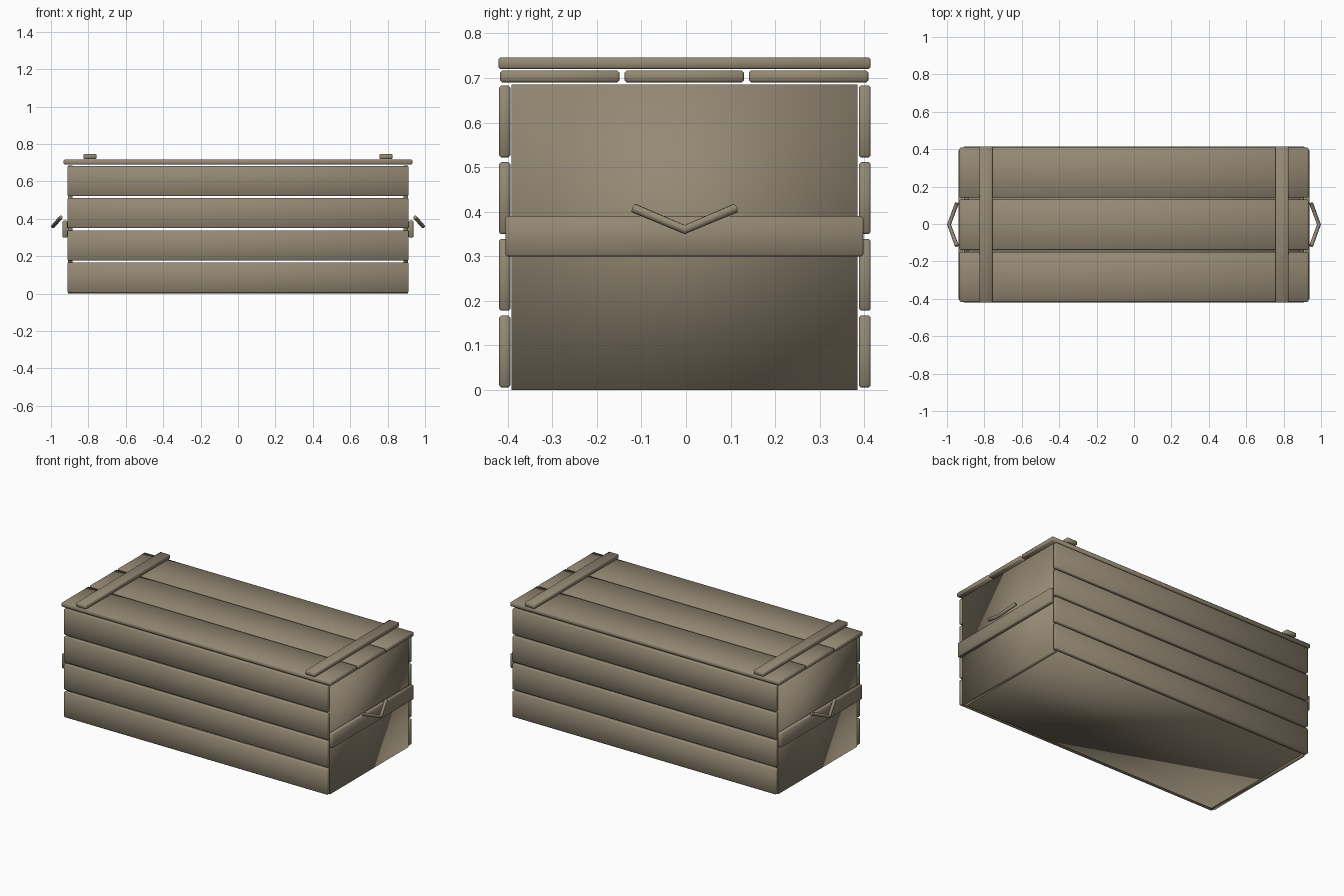
import bpy

if "Cube" in bpy.data.objects:
    bpy.data.objects.remove(bpy.data.objects["Cube"])

wood = bpy.data.materials.new("olive_wood")
wood.diffuse_color = (0.30, 0.25, 0.175, 1)
wood.use_nodes = True
wood.node_tree.nodes["Principled BSDF"].inputs["Base Color"].default_value = wood.diffuse_color


def board(name, x, y, z, bevel=0.004):
    """Smooth shaded box given as (min, max) on each axis."""
    lo, hi = zip(x, y, z)
    bpy.ops.mesh.primitive_cube_add(
        size=1, location=[(a + b) / 2 for a, b in zip(lo, hi)])
    ob = bpy.context.object
    ob.name = name
    ob.scale = [b - a for a, b in zip(lo, hi)]
    bpy.ops.object.transform_apply(location=False, rotation=False, scale=True)
    ob.data.materials.append(wood)
    bpy.ops.object.shade_smooth()
    if bevel:
        m = ob.modifiers.new("edge", 'BEVEL')
        m.width = bevel
        m.segments = 1
    return ob


# Hollow inner box: floor and two end panels
board("floor", (-0.89, 0.89), (-0.389, 0.384), (0.001, 0.03), 0)
for s, side in ((-1, "left"), (1, "right")):
    xs = sorted((s * 0.885, s * 0.91))
    board(side + "_end_panel", xs, (-0.391, 0.385), (0.0, 0.685), 0)

# Four side slats, front and back, with open gaps between
for i in range(4):
    z = (0.006 + i * 0.172, 0.167 + i * 0.172)
    board(f"front_slat_{i + 1}", (-0.912, 0.912), (-0.419, -0.394), z)
    board(f"back_slat_{i + 1}", (-0.912, 0.912), (0.388, 0.414), z)

# Three lid planks
for i in range(3):
    y0 = -0.417 + i * 0.279
    board(f"lid_plank_{i + 1}", (-0.932, 0.932), (y0, y0 + 0.268),
          (0.690, 0.717), 0.005)

for s, side in ((-1, "left"), (1, "right")):
    # Lid batten across the planks
    board(side + "_lid_batten", sorted((s * 0.757, s * 0.827)),
          (-0.42, 0.414), (0.720, 0.746))
    # End batten carrying the handle
    board(side + "_end_batten", sorted((s * 0.912, s * 0.937)),
          (-0.405, 0.398), (0.300, 0.390))
    # V-shaped rope handle
    cu = bpy.data.curves.new(side + "_handle", 'CURVE')
    cu.dimensions = '3D'
    cu.bevel_depth = 0.0105
    cu.bevel_resolution = 3
    cu.use_fill_caps = True
    sp = cu.splines.new('POLY')
    pts = [(0.947, -0.117, 0.408), (0.989, -0.003, 0.360), (0.947, 0.111, 0.408)]
    sp.points.add(2)
    for p, (x, y, z) in zip(sp.points, pts):
        p.co = (s * x, y, z, 1)
    cu.materials.append(wood)
    bpy.context.collection.objects.link(bpy.data.objects.new(side + "_handle", cu))
